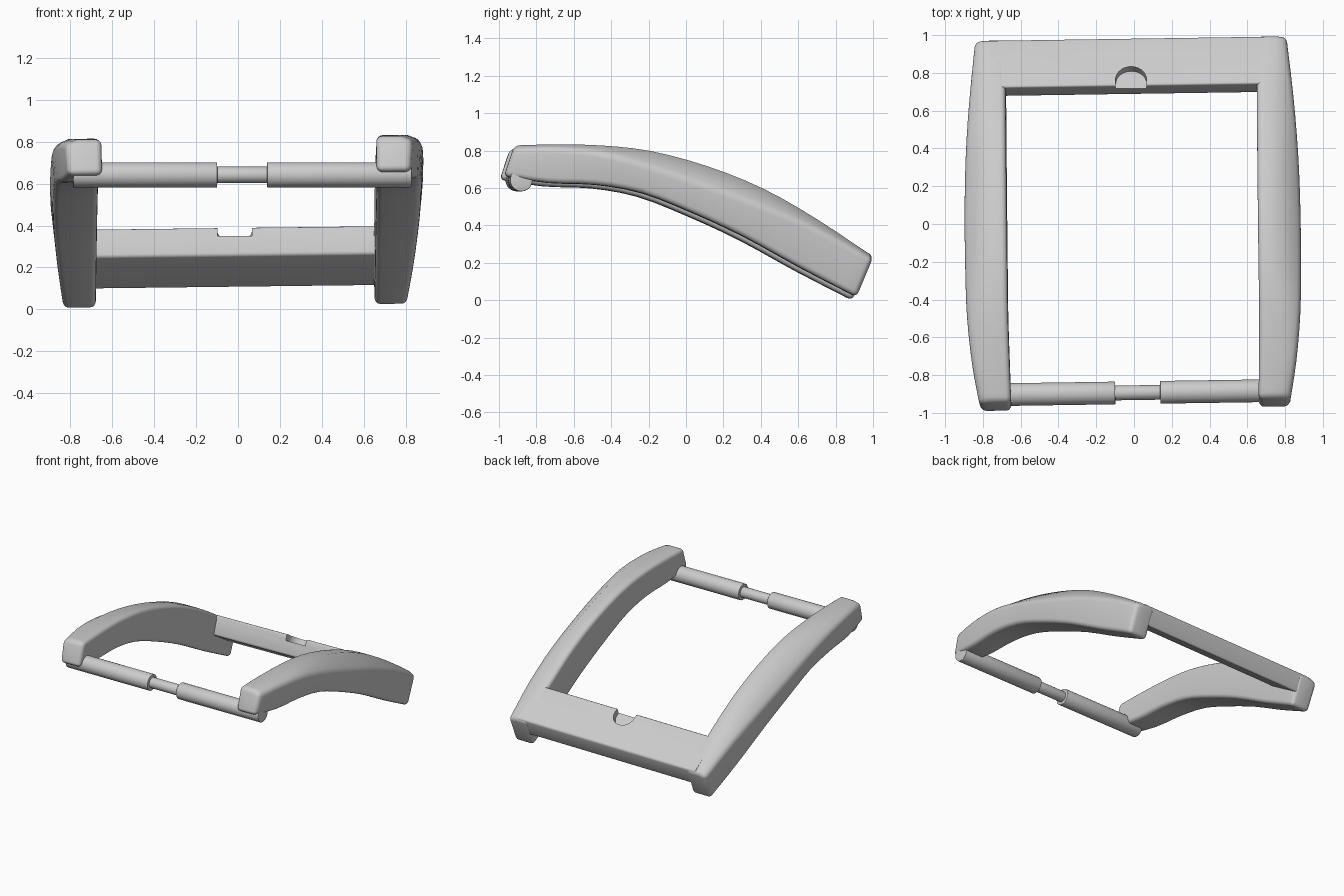
import bpy
import bmesh
from math import cos, sin, pi, radians
from mathutils import Matrix, Vector

if "Cube" in bpy.data.objects:
    bpy.data.objects.remove(bpy.data.objects["Cube"], do_unlink=True)

steel = bpy.data.materials.new("plain_grey")
steel.use_nodes = True
GREY = (0.6, 0.6, 0.6, 1)
steel.diffuse_color = GREY
steel.node_tree.nodes["Principled BSDF"].inputs["Base Color"].default_value = GREY

TURN, TILT = 0.015, -0.012   # the whole frame sits slightly skewed


def finish(bm, name, tilt=TILT, lift=0.008):
    bmesh.ops.recalc_face_normals(bm, faces=bm.faces[:])
    mesh = bpy.data.meshes.new(name)
    bm.to_mesh(mesh)
    bm.free()
    mesh.materials.append(steel)
    obj = bpy.data.objects.new(name, mesh)
    bpy.context.collection.objects.link(obj)
    obj.rotation_euler = (0, tilt, TURN)
    obj.location.z = lift
    bpy.ops.object.select_all(action="DESELECT")
    obj.select_set(True)
    bpy.context.view_layer.objects.active = obj
    bpy.ops.object.shade_smooth_by_angle(angle=radians(48))
    return obj


def spline(rows, steps):
    """Smooth curve through rows of numbers."""
    padded = [rows[0]] + rows + [rows[-1]]
    out = []
    for a, b, c, d in zip(padded, padded[1:], padded[2:], padded[3:]):
        for i in range(steps):
            t = i / steps
            out.append([q + t * ((r - p) / 2 + t * ((2 * p - 5 * q + 4 * r - s) / 2
                        + t * (3 * q - p - 3 * r + s) / 2))
                        for p, q, r, s in zip(a, b, c, d)])
    return out + [rows[-1]]


def prism(points, axis_vec, place):
    """Extrude a closed outline; place maps a 2D point to 3D."""
    bm = bmesh.new()
    face = bm.faces.new([bm.verts.new(place(*p)) for p in points])
    new = bmesh.ops.extrude_face_region(bm, geom=[face])["geom"]
    bmesh.ops.translate(bm, vec=axis_vec,
                        verts=[v for v in new if isinstance(v, bmesh.types.BMVert)])
    return bm


# Arm stations: top y, z, bottom y, z, inner x, crest x, outer x, shoulder drop, bottom x
STATIONS = spline([
    [-0.93, 0.81, -0.985, 0.645, 0.655, 0.77, 0.825, 0.02, 0.815],
    [-0.73, 0.815, -0.75, 0.61, 0.66, 0.80, 0.86, 0.02, 0.85],
    [-0.47, 0.81, -0.50, 0.60, 0.665, 0.81, 0.885, 0.04, 0.87],
    [-0.20, 0.78, -0.25, 0.555, 0.665, 0.79, 0.892, 0.08, 0.875],
    [0.10, 0.70, 0.02, 0.45, 0.665, 0.78, 0.892, 0.10, 0.875],
    [0.40, 0.58, 0.30, 0.32, 0.665, 0.78, 0.883, 0.09, 0.865],
    [0.69, 0.415, 0.60, 0.155, 0.665, 0.78, 0.86, 0.05, 0.845],
    [0.99, 0.215, 0.90, 0.0, 0.665, 0.77, 0.825, 0.015, 0.82]], 3)


def make_arm(name, side):
    bm = bmesh.new()
    rings = []
    for ty, tz, by, bz, inner, crest, outer, drop, low in STATIONS:
        top, bottom = Vector((0, ty, tz)), Vector((0, by, bz))
        shoulder = top + (bottom - top).normalized() * drop
        section = [(inner, top), (crest, top), (outer, shoulder), (low, bottom), (inner, bottom)]
        rings.append([bm.verts.new((side * x, p.y, p.z)) for x, p in section])
    n = len(rings[0])
    for a, b in zip(rings, rings[1:]):
        for k in range(n):
            bm.faces.new((a[k], a[(k + 1) % n], b[(k + 1) % n], b[k]))
    caps = [bm.faces.new(rings[0]), bm.faces.new(rings[-1])]
    bmesh.ops.recalc_face_normals(bm, faces=bm.faces[:])
    # round every corner line except the soft crest
    hard = {e for f in caps for e in f.edges}
    for a, b in zip(rings, rings[1:]):
        hard |= {bm.edges.get((a[k], b[k])) for k in range(n) if k != 1}
    bmesh.ops.bevel(bm, geom=list(hard), offset=0.028, offset_type="OFFSET", segments=4,
                    profile=0.5, affect="EDGES", clamp_overlap=True)
    return finish(bm, name)


make_arm("left_arm", 1)
make_arm("right_arm", -1)

# Rear crossbar, a sloped slab
SLAB = [(0.733, 0.386), (0.985, 0.221), (0.935, 0.095), (0.685, 0.25)]
HALF = 0.74
bm = prism(SLAB, (2 * HALF, 0, 0), lambda y, z: (-HALF, y, z))
long_edges = [e for e in bm.edges if abs(e.verts[0].co.x - e.verts[1].co.x) > 1]
bmesh.ops.bevel(bm, geom=long_edges, offset=0.014, segments=3, profile=0.5,
                affect="EDGES", clamp_overlap=True)
crossbar = finish(bm, "rear_crossbar")

# Arched rest for the pin, sunk in the crossbar
R = 0.082
arch = [(R * cos(pi * i / 24), R * sin(pi * i / 24)) for i in range(25)]
arch += [(-R, -0.2), (R, -0.2)]
bm = prism(arch, (0, 0, 0.2), lambda x, y: (x, y, -0.045))
slope = Matrix.Translation((0, 0.765, 0.365)) @ Matrix.Rotation(-0.58, 4, "X")
bm.transform(slope)
cutter = finish(bm, "pin_rest_cutter")
cutter.hide_render = True
cutter.hide_set(True)
cutter.display_type = "WIRE"
cut = crossbar.modifiers.new("pin_rest", "BOOLEAN")
cut.operation, cut.solver, cut.object = "DIFFERENCE", "EXACT", cutter


# Front hinge bar: two thick sleeves and a thin middle
def make_rod(name, x0, x1, radius, edge):
    bm = bmesh.new()
    bmesh.ops.create_cone(bm, cap_ends=True, segments=32, radius1=radius, radius2=radius,
                          depth=x1 - x0)
    rims = [e for e in bm.edges if abs(e.verts[0].co.z - e.verts[1].co.z) < 0.001]
    bmesh.ops.bevel(bm, geom=rims, offset=edge, segments=3, profile=0.5, affect="EDGES")
    bm.transform(Matrix.Translation(((x0 + x1) / 2, -0.893, 0.642))
                 @ Matrix.Rotation(pi / 2, 4, "Y"))
    return finish(bm, name, 0, 0)


make_rod("right_bar_sleeve", -0.80, -0.113, 0.06, 0.004)
make_rod("left_bar_sleeve", 0.125, 0.815, 0.06, 0.004)
make_rod("bar_middle", -0.15, 0.16, 0.039, 0.002)
